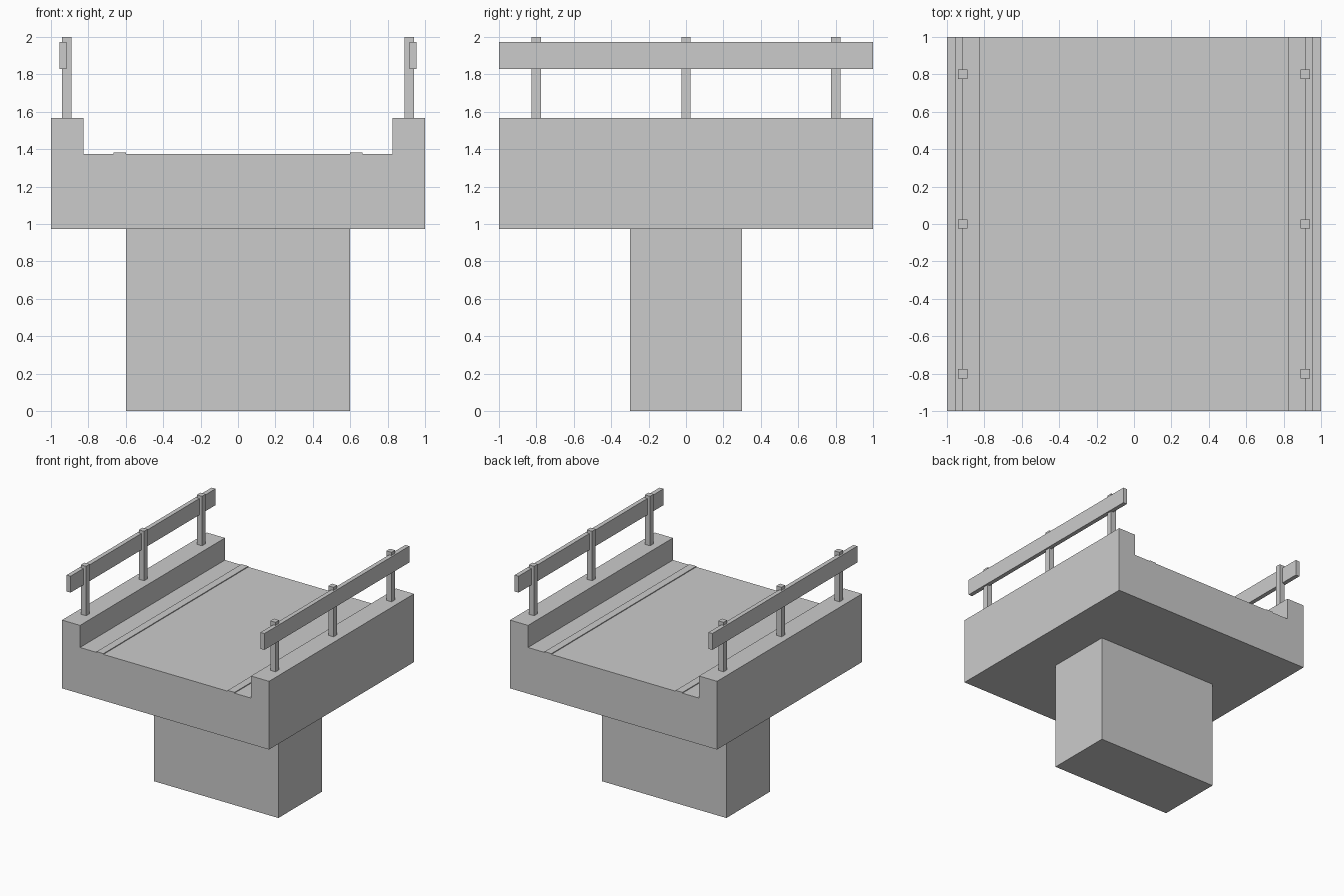
import bpy

if "Cube" in bpy.data.objects:
    bpy.data.objects.remove(bpy.data.objects["Cube"])


def make_mesh(name, verts, faces):
    mesh = bpy.data.meshes.new(name)
    mesh.from_pydata(verts, [], faces)
    obj = bpy.data.objects.new(name, mesh)
    bpy.context.collection.objects.link(obj)
    return obj


def extrude_y(name, profile, y0, y1):
    """Solid from a counter-clockwise (x, z) profile seen from the front."""
    n = len(profile)
    verts = [(x, y, z) for y in (y0, y1) for x, z in profile]
    faces = [tuple(range(n)), tuple(reversed(range(n, 2 * n)))]
    faces += [(i, i + n, (i + 1) % n + n, (i + 1) % n) for i in range(n)]
    return make_mesh(name, verts, faces)


def box(name, x0, x1, y0, y1, z0, z1):
    return extrude_y(name, [(x0, z0), (x1, z0), (x1, z1), (x0, z1)], y0, y1)


def mirror_x(obj):
    obj.modifiers.new("mirror", 'MIRROR').use_axis[0] = True


# Supporting pier
box("pier", -0.6, 0.6, -0.3, 0.3, 0, 0.975)

# Deck with raised kerbs
half = [(1, 0.972), (1, 1.568), (0.826, 1.568), (0.826, 1.375)]
extrude_y("deck", half + [(-x, z) for x, z in reversed(half)], -1, 1)

# Raised edge strips on the roadway
mirror_x(box("road_strip", 0.6, 0.666, -1, 1, 1.37, 1.382))

# Railing posts and rails on both kerbs
for i, y in enumerate((-0.8, 0, 0.8)):
    mirror_x(box(f"railing_post_{i + 1}", 0.89, 0.94, y - 0.025, y + 0.025, 1.56, 2))
mirror_x(box("railing_rail", 0.917, 0.955, -1, 1, 1.83, 1.973))
